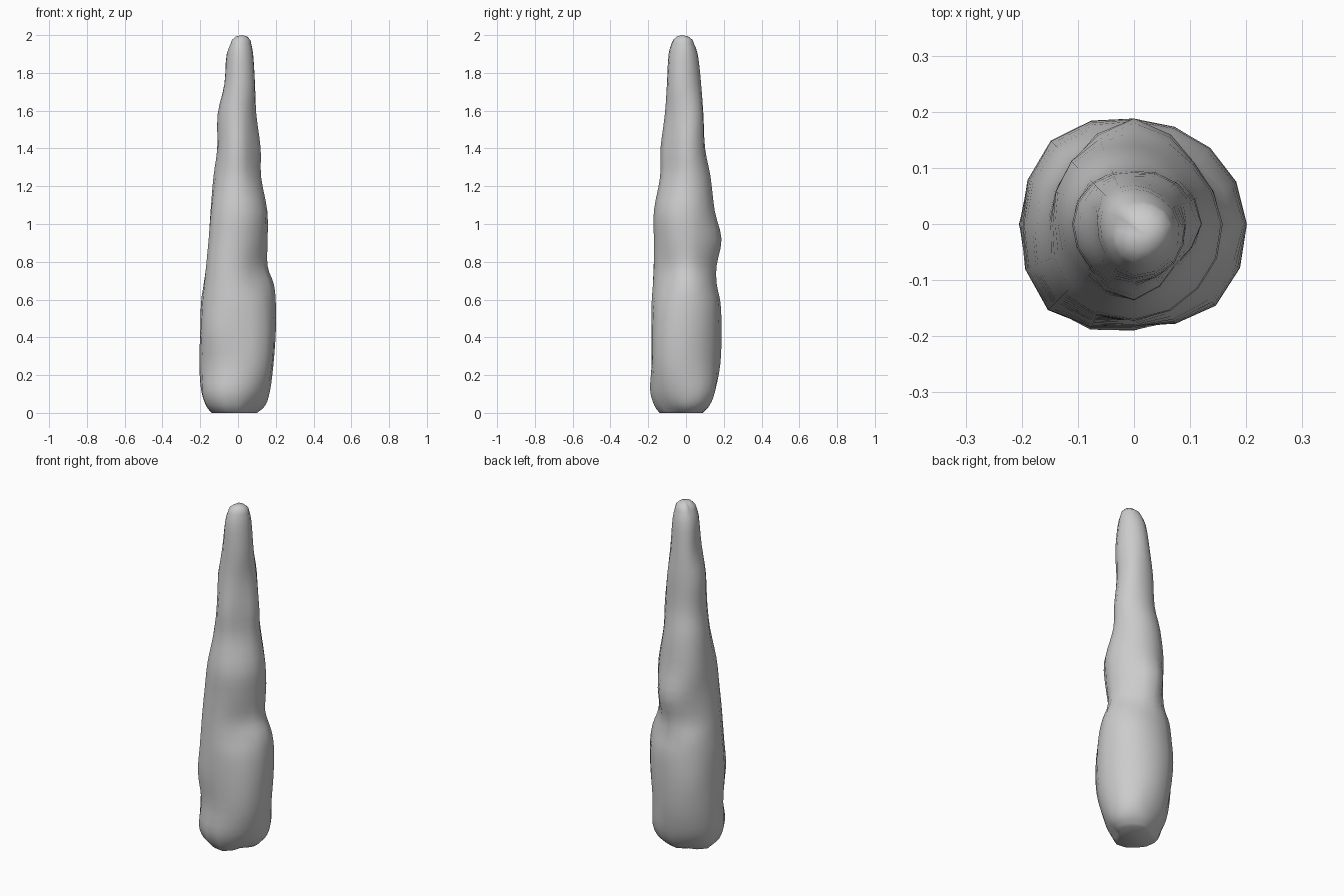
import bpy, bmesh, math
from mathutils import Vector

if "Cube" in bpy.data.objects:
    bpy.data.objects.remove(bpy.data.objects["Cube"])

# Height, then radii at E, NE, N, NW, W, SW, S, SE (thousandths)
RINGS = [
    (0, 100, 90, 90, 80, 140, 140, 140, 75),
    (40, 145, 145, 125, 120, 170, 185, 168, 120),
    (120, 170, 180, 155, 165, 195, 212, 190, 165),
    (260, 188, 180, 182, 195, 205, 198, 182, 200),
    (430, 200, 190, 188, 210, 200, 217, 182, 205),
    (580, 200, 190, 183, 200, 196, 207, 182, 190),
    (680, 190, 168, 163, 188, 182, 200, 175, 160),
    (780, 156, 142, 162, 160, 168, 193, 170, 137),
    (920, 157, 153, 188, 155, 155, 180, 170, 153),
    (1070, 155, 145, 152, 158, 145, 165, 170, 160),
    (1250, 122, 122, 130, 140, 130, 130, 137, 112),
    (1400, 120, 108, 101, 110, 110, 115, 135, 103),
    (1580, 97, 102, 92, 102, 108, 107, 112, 94),
    (1740, 90, 80, 80, 85, 72, 85, 101, 100),
    (1900, 80, 66, 62, 63, 60, 68, 92, 88),
    (1975, 65, 45, 32, 30, 22, 45, 68, 70),
]
SIDES = 16
STEPS = 3
APEX = Vector((0.022, -0.022, 2.0))


def spline(a, b, c, d, t):
    return b + 0.5 * t * (c - a + t * (2*a - 5*b + 4*c - d + t * (3*(b - c) + d - a)))


# Smooth the heights and radii between the measured rings
rows = []
last = len(RINGS) - 1
for i in range(last):
    p = [RINGS[max(0, min(last, i + k))] for k in (-1, 0, 1, 2)]
    for s in range(STEPS):
        rows.append([spline(*q, s / STEPS) for q in zip(*p)])
rows.append(list(RINGS[last]))


def ring_points(row):
    z, r = row[0] / 1000, row[1:]
    pts = []
    for k in range(SIDES):
        u = k * 8 / SIDES
        j = int(u)
        rad = spline(*[r[(j + m) % 8] for m in (-1, 0, 1, 2)], u - j) / 1000
        a = math.tau * k / SIDES
        pts.append(Vector((rad * math.cos(a), rad * math.sin(a), z)))
    return pts


loops = [ring_points(r) for r in rows]

# Rounded tip
tip = [APEX + (p - APEX) * 0.6 for p in loops[-1]]
for p in tip:
    p.z = 1.993
loops.append(tip)

# Skin the stalagmite
bm = bmesh.new()
vs = [[bm.verts.new(p) for p in loop] for loop in loops]
for lo, hi in zip(vs, vs[1:]):
    for k in range(SIDES):
        n = (k + 1) % SIDES
        bm.faces.new((lo[k], lo[n], hi[n], hi[k]))
top = bm.verts.new(APEX)
for k in range(SIDES):
    bm.faces.new((vs[-1][k], vs[-1][(k + 1) % SIDES], top))
bm.faces.new(vs[0][::-1])
for f in bm.faces:
    f.smooth = True
bmesh.ops.recalc_face_normals(bm, faces=bm.faces)

mesh = bpy.data.meshes.new("stalagmite")
bm.to_mesh(mesh)
bm.free()
obj = bpy.data.objects.new("stalagmite", mesh)
bpy.context.collection.objects.link(obj)
